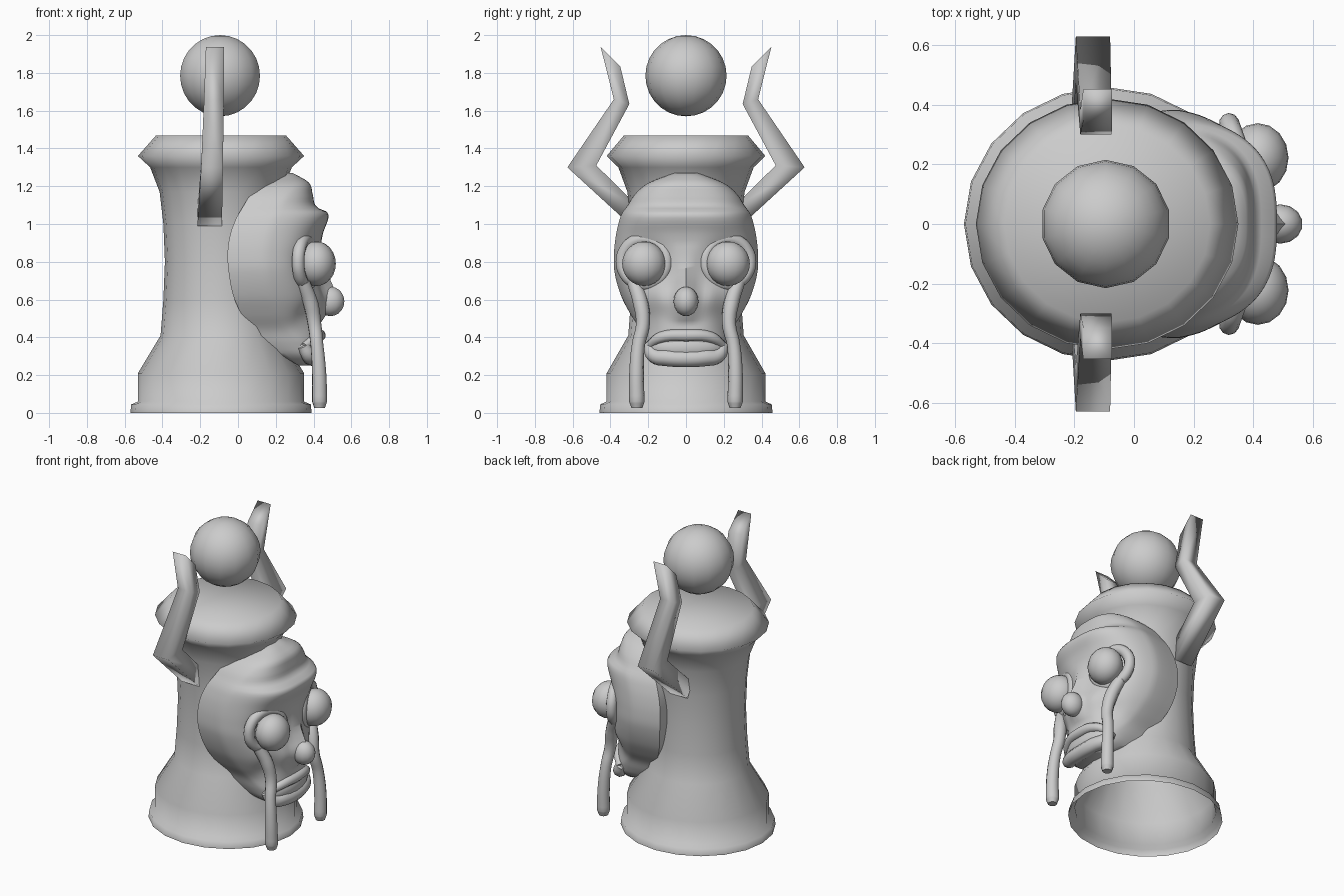
import bpy, bmesh
from math import sin, cos, pi, exp, radians
from mathutils import Matrix

if "Cube" in bpy.data.objects:
    bpy.data.objects.remove(bpy.data.objects["Cube"])


def finish(name, bm, angle=35):
    bmesh.ops.recalc_face_normals(bm, faces=bm.faces)
    me = bpy.data.meshes.new(name)
    bm.to_mesh(me)
    bm.free()
    ob = bpy.data.objects.new(name, me)
    bpy.context.collection.objects.link(ob)
    bpy.ops.object.select_all(action='DESELECT')
    ob.select_set(True)
    bpy.context.view_layer.objects.active = ob
    bpy.ops.object.shade_smooth_by_angle(angle=radians(angle))
    return ob


def skin(bm, rings, start_cap=True, wrap=True):
    """Bridge rings of points with quads and cap the ends."""
    vs = [[bm.verts.new(p) for p in r] for r in rings]
    n = len(vs[0])
    for a, b in zip(vs, vs[1:]):
        for i in range(n if wrap else n - 1):
            j = (i + 1) % n
            bm.faces.new((a[i], a[j], b[j], b[i]))
    if start_cap:
        bm.faces.new(vs[0])
    bm.faces.new(vs[-1])


def curve_table(table, z):
    """Smooth (Hermite) interpolation of rows keyed by their first value."""
    n = len(table)
    k = 0
    while k < n - 2 and z > table[k + 1][0]:
        k += 1
    a, b = table[k], table[k + 1]
    p, q = table[max(k - 1, 0)], table[min(k + 2, n - 1)]
    h = b[0] - a[0]
    t = min(1, max(0, (z - a[0]) / h))
    out = []
    for i in range(1, len(a)):
        m0 = (b[i] - p[i]) / (b[0] - p[0]) * h
        m1 = (q[i] - a[i]) / (q[0] - a[0]) * h
        out.append((2*t**3 - 3*t*t + 1) * a[i] + (t**3 - 2*t*t + t) * m0
                   + (3*t*t - 2*t**3) * b[i] + (t**3 - t*t) * m1)
    return out


def tube(name, points, radius, bevel_res=3, cyclic=False):
    """Smooth round tube; points are (x, y, z, radius factor)."""
    cu = bpy.data.curves.new(name, 'CURVE')
    cu.dimensions = '3D'
    cu.bevel_depth = radius
    cu.bevel_resolution = bevel_res
    cu.use_fill_caps = True
    sp = cu.splines.new('BEZIER')
    sp.bezier_points.add(len(points) - 1)
    sp.use_cyclic_u = cyclic
    sp.resolution_u = 5
    for bp, p in zip(sp.bezier_points, points):
        bp.co = p[:3]
        bp.radius = p[3]
        bp.handle_left_type = bp.handle_right_type = 'AUTO'
    ob = bpy.data.objects.new(name, cu)
    bpy.context.collection.objects.link(ob)
    return ob


def ball(name, loc, size, seg, rings):
    bm = bmesh.new()
    bmesh.ops.create_uvsphere(bm, u_segments=seg, v_segments=rings, radius=1)
    bmesh.ops.transform(bm, verts=bm.verts,
                        matrix=Matrix.Translation(loc) @ Matrix.Diagonal((*size, 1)))
    return finish(name, bm, 60)


# Pillar body: slightly oval lathe, open underneath, with foot, waist and collar
profile = [(.48, 0), (.475, .045), (.44, .06), (.44, .21), (.32, .41), (.305, .6), (.297, .8),
           (.305, 1.0), (.325, 1.17), (.375, 1.3), (.44, 1.36), (.345, 1.468)]
bm = bmesh.new()
N = 20
skin(bm, [[(-.09 + r * cos(2 * pi * i / N), .955 * r * sin(2 * pi * i / N), z)
           for i in range(N)] for r, z in profile], start_cap=False)
finish("pillar_body", bm, 180)

# Orb floating between the horns
ball("orb", (-.095, 0, 1.785), (.217, .215, .215), 14, 14)

# Horns: inner and outer (y, z) at each bend, then x range
bends = [((.24, 1.08), (.29, .99), -.215, -.085),
         ((.475, 1.31), (.628, 1.30), -.195, -.08),
         ((.30, 1.635), (.382, 1.66), -.18, -.075),
         ((.348, 1.835), (.452, 1.938), -.17, -.073)]
for s, side in ((1, "left"), (-1, "right")):
    bm = bmesh.new()
    skin(bm, [[(x0, s * i[0], i[1]), (x1, s * i[0], i[1]),
               (x1, s * o[0], o[1]), (x0, s * o[0], o[1])] for i, o, x0, x1 in bends])
    finish(side + "_horn", bm, 180)

# Face: levels of (z, half width, back x, front x), with sculpted bumps
levels = [(.25, .13, .32, .40), (.30, .20, .24, .43), (.36, .23, .15, .435), (.44, .255, .07, .435),
          (.52, .305, .02, .43), (.62, .355, -.025, .43), (.75, .39, -.05, .43),
          (.85, .392, -.055, .435), (.95, .38, -.04, .45), (1.03, .36, -.01, .478),
          (1.065, .345, .01, .47), (1.09, .33, .025, .415), (1.16, .285, .07, .395),
          (1.22, .21, .13, .375), (1.27, .07, .23, .29)]
nose = [(.47, 0, .06), (.51, .03, .07), (.56, .06, .07), (.62, .09, .06),
        (.68, .07, .05), (.75, .04, .045), (.9, 0, .05)]


def blob(y, z, cy, cz, sy, sz):
    return exp(-((y - cy) / sy) ** 2 - ((z - cz) / sz) ** 2)


def relief(y, z):
    d = 0
    if .47 < z < .9:
        h, wid = curve_table(nose, z)
        d += h * exp(-(y / wid) ** 2)
    a = abs(y)
    d -= .05 * blob(a, z, .22, .8, .10, .11)     # eye sockets
    d -= .03 * blob(a, z, .22, .50, .07, .08)    # hollow cheeks
    d += .02 * blob(a, z, .12, .60, .05, .07)    # cheek folds
    return d


bm = bmesh.new()
rings = []
ROWS, COLS = 60, 57
for k in range(ROWS + 1):
    z = .25 + 1.02 * k / ROWS
    rim = .015 * sin(12 * z)
    w, b, f = curve_table(levels, z)
    ring = []
    for i in range(COLS):
        t = -pi / 2 + pi * i / (COLS - 1)
        c, q = max(0, cos(t)) ** .67, abs(sin(t)) ** .72
        x = b + (f - b) * c
        y = w * q * (1 if t > 0 else -1) * (.9 + .1 * min(1, (x - b) / .2))
        ring.append((x + relief(y, z) * min(1, c * 1.3), y, z))
    rings.append(ring)
skin(bm, rings)
finish("face", bm, 50)
ball("nose_tip", (.49, 0, .59), (.075, .066, .078), 14, 10)

# Eyes, lids and the tear streams hanging from them
for s, side in ((1, "left"), (-1, "right")):
    ball(side + "_eye", (.415, s * .222, .79), (.103, .116, .118), 16, 12)
    lid = []
    for i in range(12):
        a = 2 * pi * i / 12
        y = .22 + .118 * cos(a)
        lid.append((.36 - .35 * (y - .22), s * y, .80 + .12 * sin(a), 1))
    tube(side + "_eyelid", lid, .034, 3, True)
    tube(side + "_tear_stream",
         [(.345, s * .275, .69, .9), (.385, s * .24, .58, 1), (.405, s * .228, .47, .9),
          (.418, s * .252, .36, .85), (.43, s * .262, .2, .95), (.432, s * .26, .06, 1),
          (.432, s * .26, .025, .7)], .041)

# Mouth: filled chin, drooping upper lip and a heavy lower lip crescent
ball("mouth_fill", (.34, 0, .345), (.105, .21, .09), 20, 12)
tube("upper_lip", [(.35, -.205, .35, .7), (.41, -.13, .40, 1), (.432, 0, .41, 1.1),
                   (.41, .13, .40, 1), (.35, .205, .35, .7)], .03)
tube("lower_lip", [(.345, -.195, .36, .7), (.375, -.17, .305, .9), (.40, -.1, .293, 1),
                   (.41, 0, .288, 1), (.40, .1, .293, 1), (.375, .17, .305, .9),
                   (.345, .195, .36, .7)], .046)
